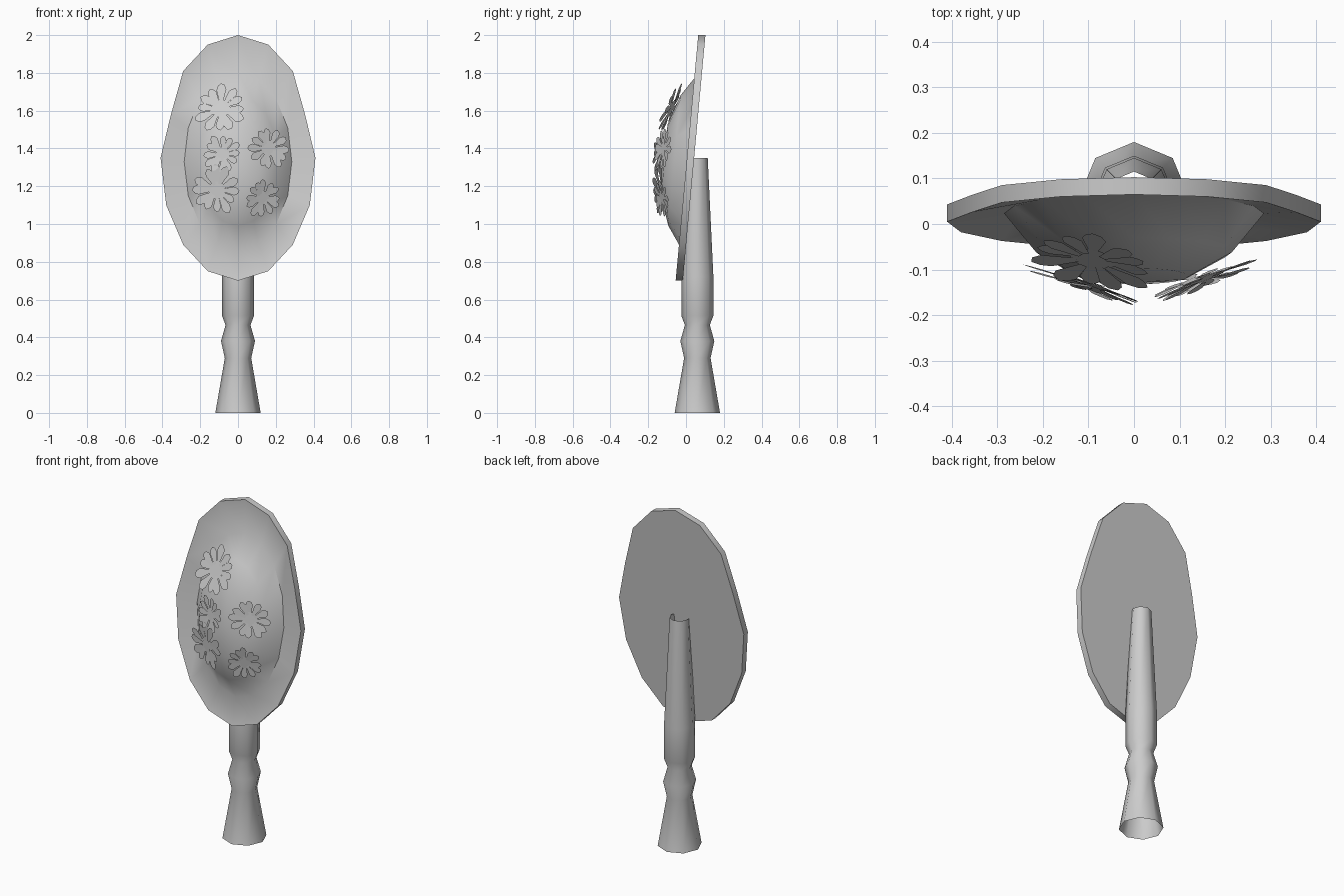
import bpy, bmesh, math, random
from mathutils import Vector

if "Cube" in bpy.data.objects:
    bpy.data.objects.remove(bpy.data.objects["Cube"])

random.seed(4)


def finish(name, bm, angle=None):
    if angle:
        bmesh.ops.recalc_face_normals(bm, faces=bm.faces[:])
    mesh = bpy.data.meshes.new(name)
    bm.to_mesh(mesh)
    bm.free()
    ob = bpy.data.objects.new(name, mesh)
    bpy.context.collection.objects.link(ob)
    if angle:
        bpy.ops.object.select_all(action='DESELECT')
        ob.select_set(True)
        bpy.context.view_layer.objects.active = ob
        bpy.ops.object.shade_smooth_by_angle(angle=math.radians(angle))
    return ob


def loft(bm, rings):
    """Skin equal-length closed rings and return their vertices."""
    vr = [[bm.verts.new(p) for p in r] for r in rings]
    for a, b in zip(vr, vr[1:]):
        n = len(a)
        for i in range(n):
            j = (i + 1) % n
            bm.faces.new((a[i], a[j], b[j], b[i]))
    return vr


# Handle: open eight-sided turned tube
profile = [(0.12, 0), (0.07, 0.29), (0.09, 0.38), (0.066, 0.465),
           (0.085, 0.515), (0.085, 0.72), (0.055, 1.35)]
bm = bmesh.new()
loft(bm, [[(r * math.cos(k * math.pi / 4), 0.06 + r * math.sin(k * math.pi / 4), z)
           for k in range(8)] for r, z in profile])
finish("handle", bm, 50)


# Oval head: flat tilted back, rim, shallow gutter and raised dome
def tilt(x, y, z):
    return (x, y + 0.092 * (z - 1.35), z)


half = [(0, 2.0), (0.16, 1.95), (0.29, 1.81), (0.355, 1.58), (0.41, 1.35),
        (0.38, 1.10), (0.29, 0.89), (0.16, 0.75), (0, 0.70)]
outline = half + [(-x, z) for x, z in half[-2:0:-1]]


def oval(rx, top, bottom, y, mid=1.33):
    pts = []
    for k in range(16):
        t = k * math.pi / 8
        c = math.cos(t)
        pts.append(tilt(rx * math.sin(t), y,
                        mid + c * ((top - mid) if c > 0 else (mid - bottom))))
    return pts


bm = bmesh.new()
rings = loft(bm, [[tilt(x, 0.043, z) for x, z in outline],
                  [tilt(x, 0.005, z) for x, z in outline],
                  oval(0.285, 1.80, 0.86, 0.025),
                  oval(0.215, 1.68, 0.99, -0.06),
                  oval(0.12, 1.53, 1.14, -0.113)])
bm.faces.new(rings[0])
apex = bm.verts.new(tilt(0, -0.125, 1.32))
for i in range(16):
    bm.faces.new((rings[-1][i], rings[-1][(i + 1) % 16], apex))
finish("oval_head", bm, 50)


# Flowers: flat overlapping pointed petals lying along the dome
def flower(name, x, y, z, r, slope_x, slope_z, petals=12):
    u = Vector((1, slope_x, 0)).normalized()
    n = Vector((slope_x, -1, slope_z)).normalized()
    v = n.cross(u) * -1
    v = v if v.z > 0 else -v
    c = Vector((x, y, z))
    bm = bmesh.new()

    def face(pts):
        f = bm.faces.new([bm.verts.new(c + u * a + v * b + n * h) for a, b, h in pts])
        f.normal_update()
        if f.normal.dot(n) < 0:
            f.normal_flip()

    for k in range(petals):
        t = (k + random.uniform(-0.15, 0.15)) * math.tau / petals
        size = r * random.uniform(0.84, 1.04)
        ca, sa = math.cos(t), math.sin(t)
        shape = [(0.25, -0.06), (0.76, -0.19), (0.93, -0.12), (1.0, 0.02),
                 (0.9, 0.13), (0.74, 0.18), (0.25, 0.06)]
        lift = 0.003 * (k % 3)
        face([(size * (a * ca - b * sa), size * (a * sa + b * ca), lift + 0.006 * a)
              for a, b in shape])
    face([(0.36 * r * math.cos(k * math.tau / 10),
           0.36 * r * math.sin(k * math.tau / 10), 0.003) for k in range(10)])
    finish(name, bm)


for i, spec in enumerate([(-0.09, -0.075, 1.61, 0.145, -0.22, 0.45),
                          (-0.08, -0.135, 1.37, 0.112, -0.34, 0.10),
                          (0.16, -0.115, 1.40, 0.122, 0.40, 0.12),
                          (-0.11, -0.128, 1.18, 0.135, -0.34, -0.06),
                          (0.13, -0.122, 1.14, 0.108, 0.38, -0.18)]):
    flower("flower_%d" % (i + 1), *spec)
